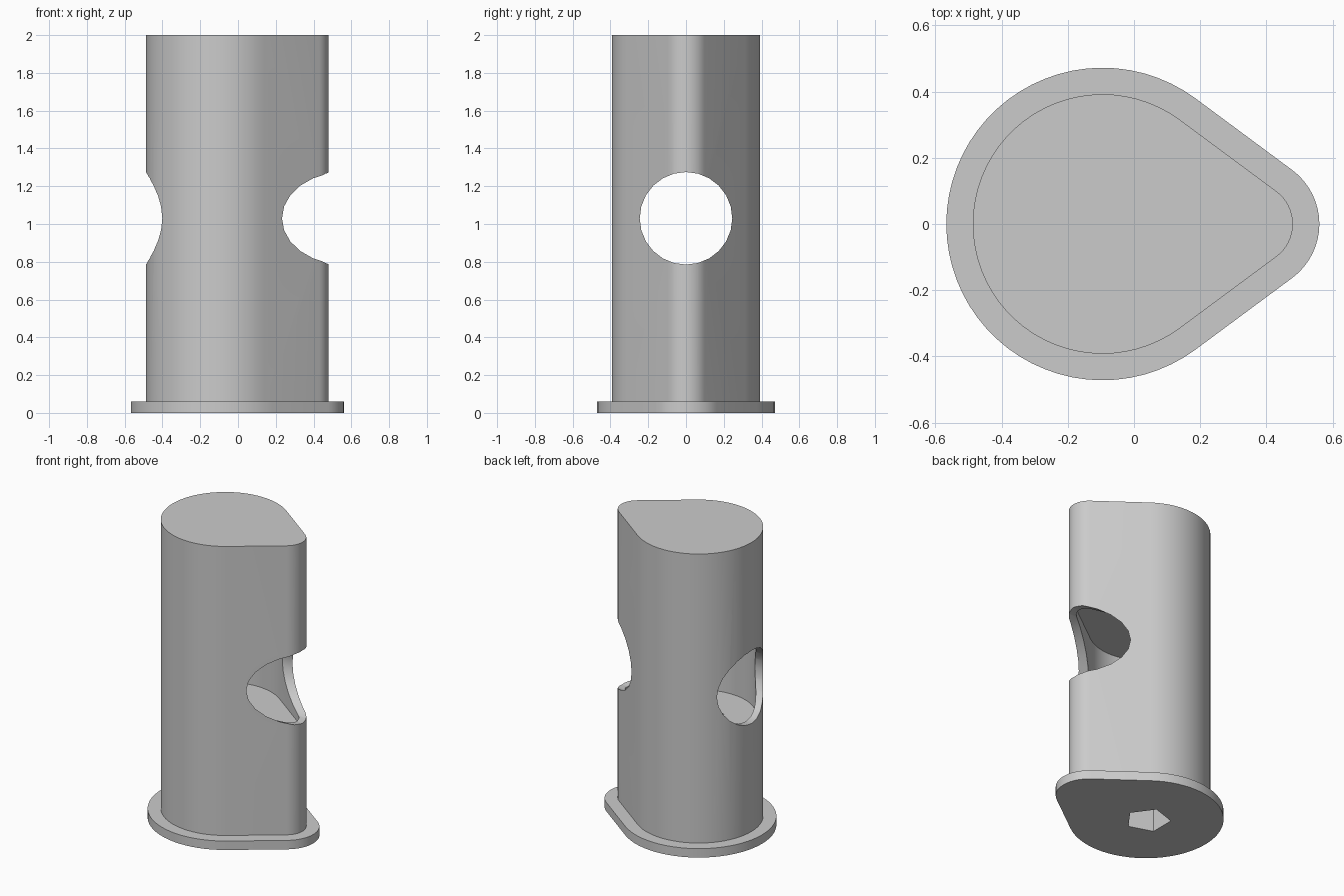
import bpy
import bmesh
from math import acos, cos, sin, pi, radians
from mathutils import Matrix

cube = bpy.data.objects.get("Cube")
if cube:
    bpy.data.objects.remove(cube, do_unlink=True)

# Teardrop plan: a large round end and a small tip joined by tangent flats
BIG_X, BIG_R = -0.095, 0.392
TIP_X, TIP_R = 0.357, 0.123
HOLE_Z, HOLE_R = 1.03, 0.245

grey = bpy.data.materials.new("plain grey")
grey.use_nodes = True
GREY = (0.6, 0.6, 0.6, 1)
grey.diffuse_color = GREY
grey.node_tree.nodes["Principled BSDF"].inputs["Base Color"].default_value = GREY


def teardrop(offset):
    """Outline of the plan, grown by offset."""
    a = acos((BIG_R - TIP_R) / (TIP_X - BIG_X))
    points = []
    for cx, r, start, end, steps in ((TIP_X, TIP_R, -a, a, 16),
                                     (BIG_X, BIG_R, a, 2 * pi - a, 48)):
        for i in range(steps + 1):
            t = start + (end - start) * i / steps
            points.append((cx + (r + offset) * cos(t), (r + offset) * sin(t)))
    return points


def make_object(name, bm):
    bmesh.ops.recalc_face_normals(bm, faces=bm.faces)
    mesh = bpy.data.meshes.new(name)
    bm.to_mesh(mesh)
    bm.free()
    mesh.materials.append(grey)
    obj = bpy.data.objects.new(name, mesh)
    bpy.context.collection.objects.link(obj)
    return obj


def loft(name, levels):
    """Closed solid through teardrop rings given as (offset, z)."""
    bm = bmesh.new()
    rings = [[bm.verts.new((x, y, z)) for x, y in teardrop(off)]
             for off, z in levels]
    n = len(rings[0])
    for low, high in zip(rings, rings[1:]):
        for i in range(n):
            j = (i + 1) % n
            bm.faces.new((low[i], low[j], high[j], high[i]))
    bm.faces.new(rings[0][::-1])
    bm.faces.new(rings[-1])
    return make_object(name, bm)


def cylinder(name, sides, radius, depth, matrix):
    bm = bmesh.new()
    bmesh.ops.create_cone(bm, cap_ends=True, segments=sides, radius1=radius,
                          radius2=radius, depth=depth, matrix=matrix)
    return make_object(name, bm)


# Post with its flanged foot
post = loft("post_with_base", [(0.08, 0), (0.08, 0.06), (0, 0.06), (0, 2)])

# Inner chamber, round window through both ends, five-sided bore from below
chamber = loft("chamber_cutter", [(-0.045, 0.745), (-0.045, 1.315)])
window = cylinder("window_cutter", 24, HOLE_R, 3,
                  Matrix.Translation((0, 0, HOLE_Z)) @ Matrix.Rotation(pi / 2, 4, "Y"))
bore = cylinder("bore_cutter", 5, 0.14, 1.0,
                Matrix.Translation((-0.11, 0, 0.4)) @ Matrix.Rotation(-pi / 2, 4, "Z"))

# Find the bore's first corner and turn it toward the tip
corner = max(bore.data.vertices, key=lambda v: v.co.x)
if abs(corner.co.y) > 0.01:
    turn = Matrix.Rotation(pi / 2, 4, "Z")
    shift = Matrix.Translation((-0.11, 0, 0))
    bore.data.transform(shift @ turn @ shift.inverted())

bpy.ops.object.select_all(action="DESELECT")
bpy.context.view_layer.objects.active = post
post.select_set(True)
for cutter in (chamber, window, bore):
    cutter.hide_render = True
    mod = post.modifiers.new(cutter.name, "BOOLEAN")
    mod.operation = "DIFFERENCE"
    mod.solver = "EXACT"
    mod.object = cutter
    bpy.ops.object.modifier_apply(modifier=mod.name)
    bpy.data.objects.remove(cutter, do_unlink=True)

bpy.ops.object.shade_smooth_by_angle(angle=radians(30))
